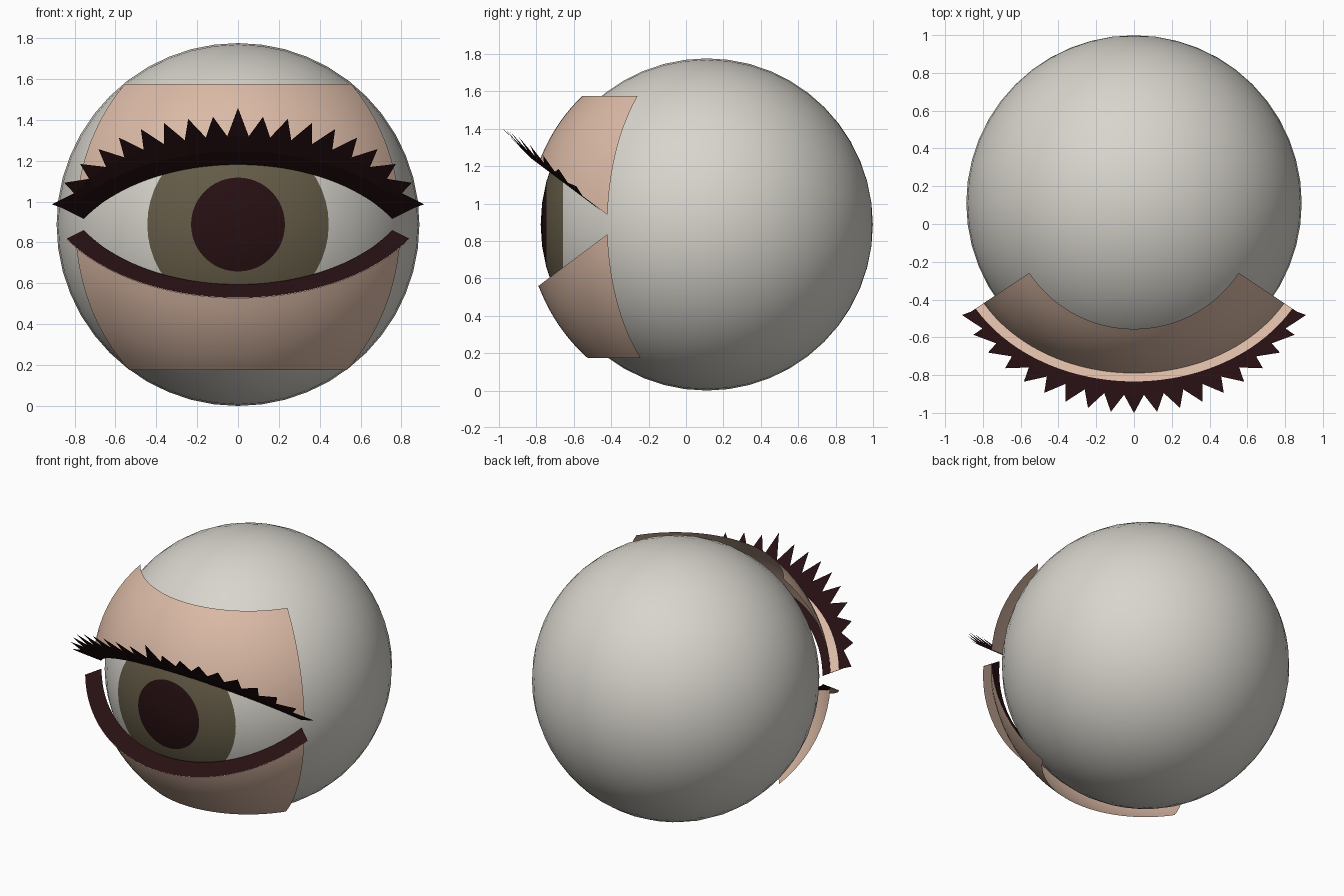
import bpy, bmesh, math
from mathutils import Vector, Matrix

if "Cube" in bpy.data.objects:
    bpy.data.objects.remove(bpy.data.objects["Cube"], do_unlink=True)

CY, CZ, R = 0.111, 0.888, 0.888      # eyeball centre and radius
R_IN, R_LID, R_RIM = 0.907, 0.957, 1.01
HALF = math.radians(56.3)            # half sweep of the lids
COLS = 38


def material(name, rgb):
    m = bpy.data.materials.new(name)
    m.use_nodes = True
    m.diffuse_color = (*rgb, 1)
    bsdf = m.node_tree.nodes["Principled BSDF"]
    bsdf.inputs["Base Color"].default_value = (*rgb, 1)
    bsdf.inputs["Roughness"].default_value = 0.6
    return m


white = material("eye white", (0.69, 0.665, 0.61))
olive = material("iris olive", (0.13, 0.107, 0.064))
dark = material("dark brown", (0.02, 0.005, 0.006))
skin = material("skin", (0.71, 0.49, 0.38))


def finish(bm, name, mats, smooth=True):
    me = bpy.data.meshes.new(name)
    bm.to_mesh(me)
    bm.free()
    ob = bpy.data.objects.new(name, me)
    bpy.context.collection.objects.link(ob)
    for m in mats:
        me.materials.append(m)
    if smooth:
        bpy.ops.object.select_all(action='DESELECT')
        ob.select_set(True)
        bpy.context.view_layer.objects.active = ob
        bpy.ops.object.shade_smooth_by_angle(angle=math.radians(30))
    return ob


def orient(bm, toward):
    """Make an open sheet face the given direction."""
    bm.normal_update()
    if sum(f.normal.dot(toward) * f.calc_area() for f in bm.faces) < 0:
        bmesh.ops.reverse_faces(bm, faces=bm.faces[:])


def sheet(name, rows, mat, toward):
    bm = bmesh.new()
    grid = [[bm.verts.new(p) for p in row] for row in rows]
    for a, b in zip(grid, grid[1:]):
        for i in range(len(a) - 1):
            bm.faces.new((a[i], a[i + 1], b[i + 1], b[i]))
    orient(bm, Vector(toward))
    return finish(bm, name, [mat])


def polar(az, h, dz):
    """Point at azimuth from the front, horizontal radius and height from centre."""
    return Vector((h * math.sin(az), CY - h * math.cos(az), CZ + dz))


def rim(az, radius):
    """Horizontal radius and height where a sphere meets the sloped lid plane."""
    a, b = 0.75 * math.cos(az), -0.3505
    h = (-a * b + math.sqrt(a * a * b * b - (1 + a * a) * (b * b - radius ** 2))) / (1 + a * a)
    return h, a * h + b


azimuths = [-HALF + 2 * HALF * i / COLS for i in range(COLS + 1)]

# Eyeball, poles along y so the iris and pupil follow its rings
bm = bmesh.new()
bmesh.ops.create_uvsphere(bm, u_segments=48, v_segments=24, radius=R)
bmesh.ops.rotate(bm, verts=bm.verts, matrix=Matrix.Rotation(math.pi / 2, 3, 'X'))
for f in bm.faces:
    c = f.calc_center_median()
    ang = math.degrees(math.atan2(math.hypot(c.x, c.z), -c.y))
    f.material_index = 2 if ang < 15 else 1 if ang < 30 else 0
bmesh.ops.translate(bm, verts=bm.verts, vec=(0, CY, CZ))
finish(bm, "eyeball", [white, olive, dark])


# Lids with an outward flange, and the dark liner on the sloped opening
def lid(name, side, end_height):
    rows = []
    for radius in (R_RIM, R_LID):
        row = []
        for az in azimuths:
            h, z = rim(az, radius)
            row.append(polar(az, h, side * (z + 0.004)))
        rows.append(row)
    end = math.asin(end_height / R_LID)
    for k in range(1, 11):
        row = []
        for az in azimuths:
            start = math.asin(rim(az, R_LID)[1] / R_LID)
            lat = start + (end - start) * k / 10
            row.append(polar(az, R_LID * math.cos(lat), side * R_LID * math.sin(lat)))
        rows.append(row)
    sheet(name + "_lid", rows, skin, (0, -1, side))
    liner = []
    for radius in (R_IN, R_RIM):
        pts = [(az, *rim(az, radius)) for az in azimuths]
        liner.append([polar(az, h, side * z) for az, h, z in pts])
    sheet(name + "_liner", liner, dark, (0, -0.6, -side))


lid("upper", 1, 0.687)
lid("lower", -1, 0.713)

# Upper lashes: a row of teeth curling up from the flange, leaning outward
N = 9
STEP = 2 * HALF / (2 * N + 1)


def lash_offset(t):
    k = min(abs(t) / N, 1)
    rise = 0.03 + 0.143 * (1 - k ** 3.5)
    return rise + max(0, 0.04 * (1 - 2 * abs(t)))


def lash_point(t, az, frac):
    base_az = max(-HALF, min(HALF, az))
    h, z = rim(base_az, R_RIM)
    reach = 1.112 - 0.025 * (abs(t) / N) ** 6
    return polar(az, h + (reach - h) * frac, z + lash_offset(t) * frac)


bm = bmesh.new()
for i in range(-N, N + 1):
    a0, a1 = (i - 0.5) * STEP, (i + 0.5) * STEP
    base0, base1 = (bm.verts.new(lash_point(t, a, 0)) for t, a in ((i - .5, a0), (i + .5, a1)))
    low0, low1 = (bm.verts.new(lash_point(t, a, 0.43)) for t, a in ((i - .5, a0), (i + .5, a1)))
    tip = bm.verts.new(lash_point(i, math.radians(6.33) * i, 1))
    bm.faces.new((base0, base1, low1, low0))
    bm.faces.new((low0, low1, tip))
bmesh.ops.remove_doubles(bm, verts=bm.verts, dist=0.0005)
orient(bm, Vector((0, -1, -0.5)))
finish(bm, "upper_lashes", [dark], smooth=False)
